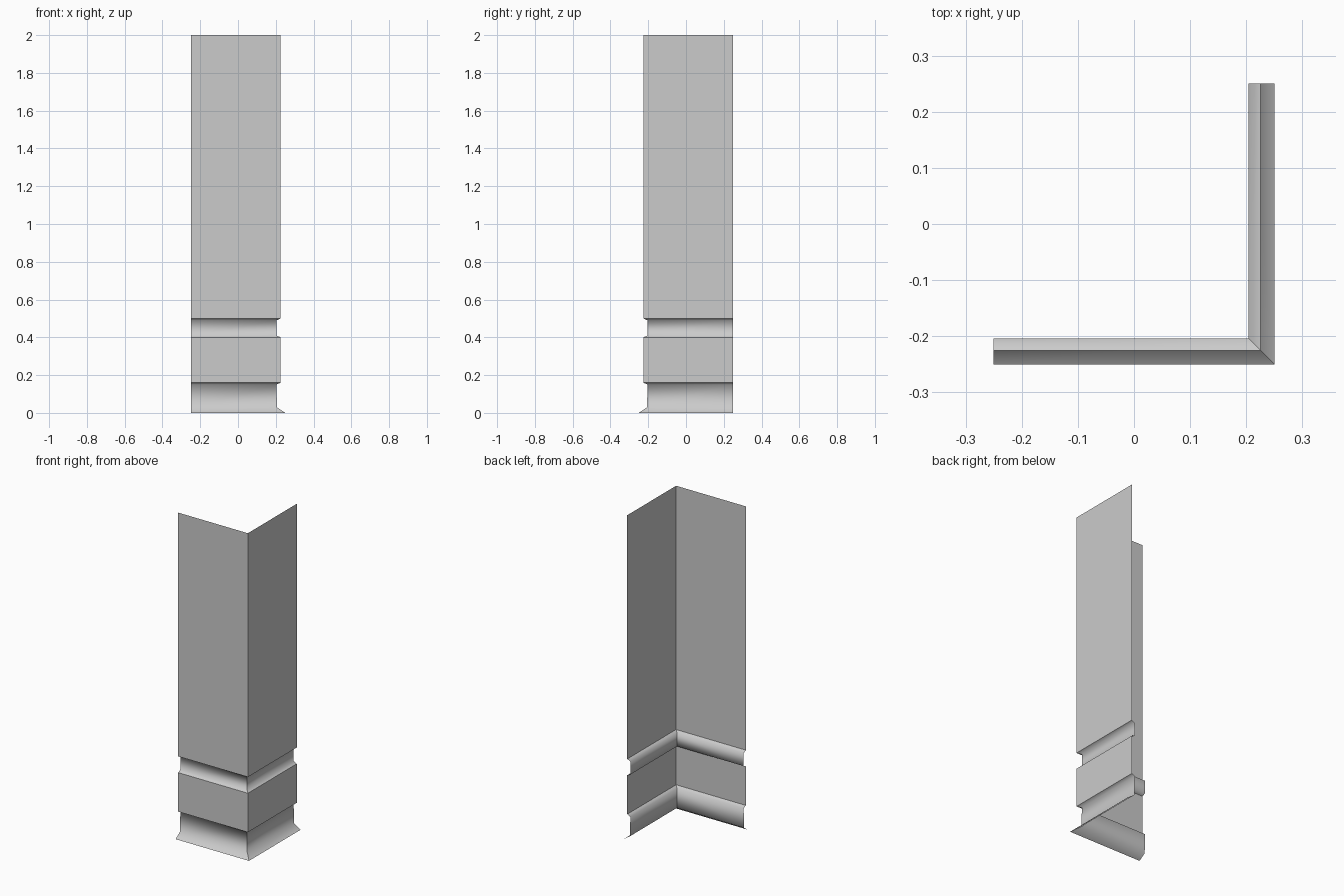
import bpy, bmesh

if "Cube" in bpy.data.objects:
    bpy.data.objects.remove(bpy.data.objects["Cube"])

# Wall profile: (distance of the face from centre, height, hard crease?)
profile = [
    (0.25, 0.0, False), (0.206, 0.03, False), (0.204, 0.15, False),  # flared skirting
    (0.225, 0.16, True), (0.225, 0.40, True),                        # raised band
    (0.204, 0.41, False), (0.204, 0.49, False),                      # recessed groove
    (0.225, 0.50, True), (0.225, 2.0, False),                        # upper wall
]
END = 0.25

bm = bmesh.new()
# Each row: left end of front wall, mitred corner, back end of right wall
rows = [[bm.verts.new(p) for p in ((-END, -d, z), (d, -d, z), (d, END, z))]
        for d, z, _ in profile]

for low, high in zip(rows, rows[1:]):
    for i in range(2):
        face = bm.faces.new((low[i], low[i + 1], high[i + 1], high[i]))
        face.smooth = True
    # Sharp vertical corner
    bm.edges.get((low[1], high[1])).smooth = False

# Sharp horizontal creases between wall, groove, band and skirting
for row, (_, _, crease) in zip(rows, profile):
    if crease:
        for i in range(2):
            bm.edges.get((row[i], row[i + 1])).smooth = False

mesh = bpy.data.meshes.new("corner_wall")
bm.to_mesh(mesh)
bm.free()
wall = bpy.data.objects.new("corner_wall", mesh)
bpy.context.collection.objects.link(wall)
